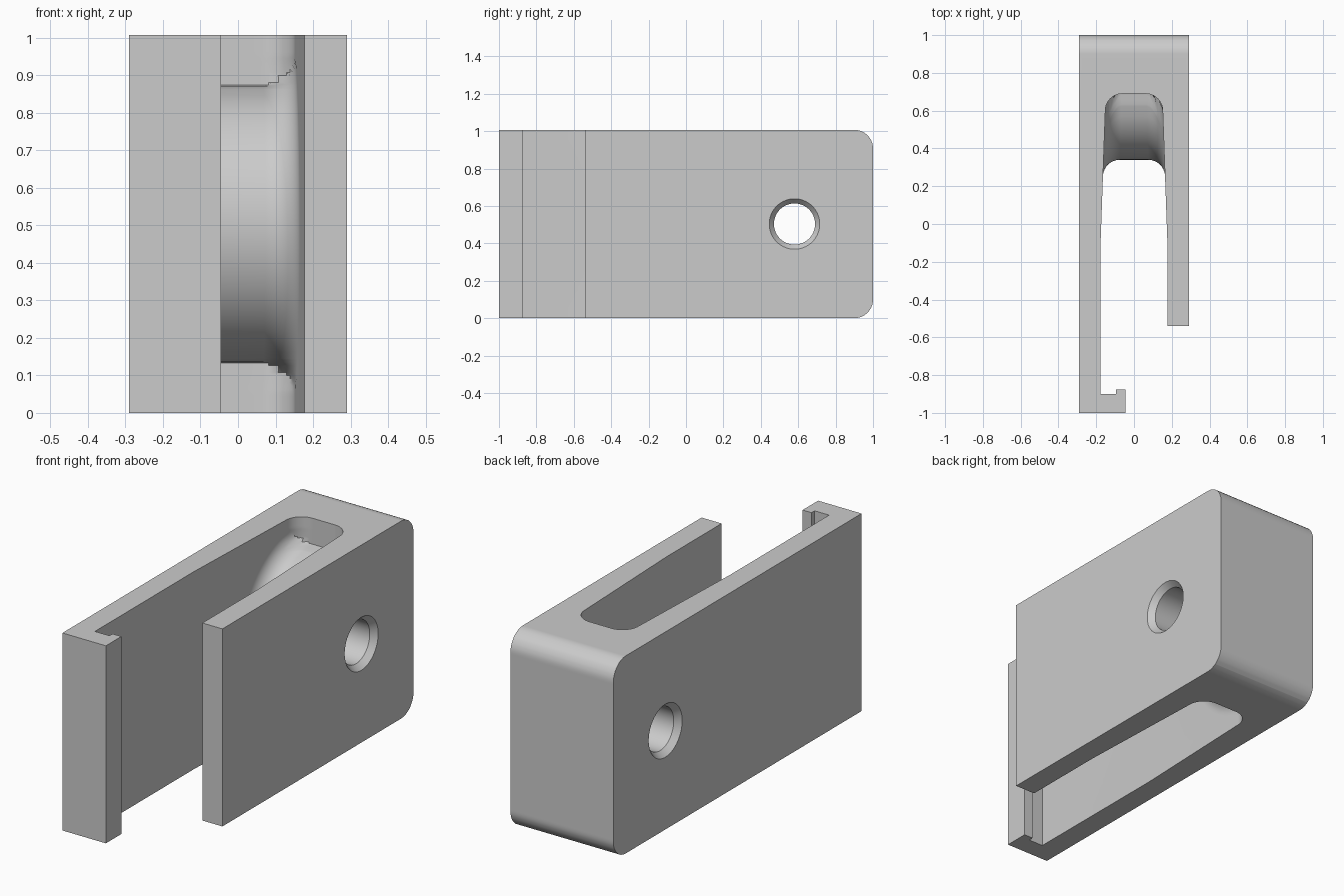
import bpy, bmesh, math

cube = bpy.data.objects.get("Cube")
if cube:
    bpy.data.objects.remove(cube, do_unlink=True)

HALF, HEIGHT = 0.29, 1.007
MID = HEIGHT / 2
BACK_R = 0.1                    # rounded rear edges
BULGE_R, BULGE_Y = 0.37, 0.71   # rounded boss at the end of the slot
END_Y, FILLET = 0.69, 0.09
HOLE_Y, HOLE_R, SINK_R, SINK_DEPTH = 0.58, 0.11, 0.135, 0.03
WALL, TAPER_Y = 0.177, -0.1


def slot_half_width(y):
    return WALL - 0.036 * max(0, y - TAPER_Y)


def slot_end(z, f):
    """Rear limit of the slot at height z, moved forward by fillet offset f."""
    h = (BULGE_R + f) ** 2 - (z - MID) ** 2
    flat = END_Y - f
    return min(flat, BULGE_Y - math.sqrt(h)) if h > 0 else flat


def rear(z):
    d = max(0, abs(z - MID) - (MID - BACK_R))
    return 1 - BACK_R + math.sqrt(max(0, BACK_R ** 2 - d * d))


def section(z):
    """Clip outline at height z: hook, long arm, rear block, short arm, slot."""
    w = slot_half_width(slot_end(z, FILLET))
    corner = []
    for i in range(11):
        a = math.pi / 2 * i / 10
        corner.append((w - FILLET + FILLET * math.cos(a),
                       slot_end(z, FILLET * (1 - math.sin(a)))))
    slot = [(WALL, TAPER_Y)] + corner
    slot += [(-x, y) for x, y in reversed(slot)]
    hook = [(-WALL, -0.9), (-0.095, -0.9), (-0.095, -0.875),
            (-0.045, -0.875), (-0.045, -1), (-HALF, -1)]
    outside = [(-HALF, rear(z)), (HALF, rear(z)), (HALF, -0.54), (WALL, -0.54)]
    return slot + hook + outside


# Heights: even steps, finer along the rear rounding and slot crease
levels = {round(HEIGHT * i / 56, 4) for i in range(57)}
for i in range(9):
    d = BACK_R * (1 - math.cos(math.pi / 2 * i / 8))
    levels |= {round(d, 4), round(HEIGHT - d, 4)}
for d in (0.362, 0.366, 0.369, 0.371):
    levels |= {round(MID - d, 4), round(MID + d, 4)}
levels = sorted(levels)


def loft(name, rings):
    bm = bmesh.new()
    loops = [[bm.verts.new(p) for p in ring] for ring in rings]
    n = len(loops[0])
    for a, b in zip(loops, loops[1:]):
        for i in range(n):
            j = (i + 1) % n
            bm.faces.new((a[i], a[j], b[j], b[i]))
    bm.faces.new(loops[0][::-1])
    bm.faces.new(loops[-1])
    bmesh.ops.recalc_face_normals(bm, faces=bm.faces[:])
    mesh = bpy.data.meshes.new(name)
    bm.to_mesh(mesh)
    bm.free()
    obj = bpy.data.objects.new(name, mesh)
    bpy.context.collection.objects.link(obj)
    return obj


grey = bpy.data.materials.new("plain grey")
grey.use_nodes = True
color = (0.6, 0.6, 0.6, 1)
grey.diffuse_color = color
grey.node_tree.nodes["Principled BSDF"].inputs["Base Color"].default_value = color

# Clip body
body = loft("clip_body", [[(x, y, z) for x, y in section(z)] for z in levels])
body.data.materials.append(grey)

# Cross hole with a countersink on both sides
extra = 0.02
flare = SINK_R + extra * (SINK_R - HOLE_R) / SINK_DEPTH
stations = [(-HALF - extra, flare), (-HALF + SINK_DEPTH, HOLE_R),
            (HALF - SINK_DEPTH, HOLE_R), (HALF + extra, flare)]
turns = [2 * math.pi * (i + 0.5) / 48 for i in range(48)]
cutter = loft("hole_cutter", [[(x, HOLE_Y + r * math.cos(t), MID + r * math.sin(t))
                               for t in turns] for x, r in stations])
cutter.data.materials.append(grey)
cutter.hide_render = True

bpy.ops.object.select_all(action="DESELECT")
body.select_set(True)
bpy.context.view_layer.objects.active = body
cut = body.modifiers.new("cross_hole", "BOOLEAN")
cut.operation = "DIFFERENCE"
cut.solver = "EXACT"
cut.object = cutter
bpy.ops.object.modifier_apply(modifier=cut.name)
bpy.data.objects.remove(cutter, do_unlink=True)

# Smooth curves, crisp edges, flat large faces
bpy.ops.object.shade_smooth_by_angle(angle=math.radians(30))
weighted = body.modifiers.new("weighted_normals", "WEIGHTED_NORMAL")
weighted.keep_sharp = True
